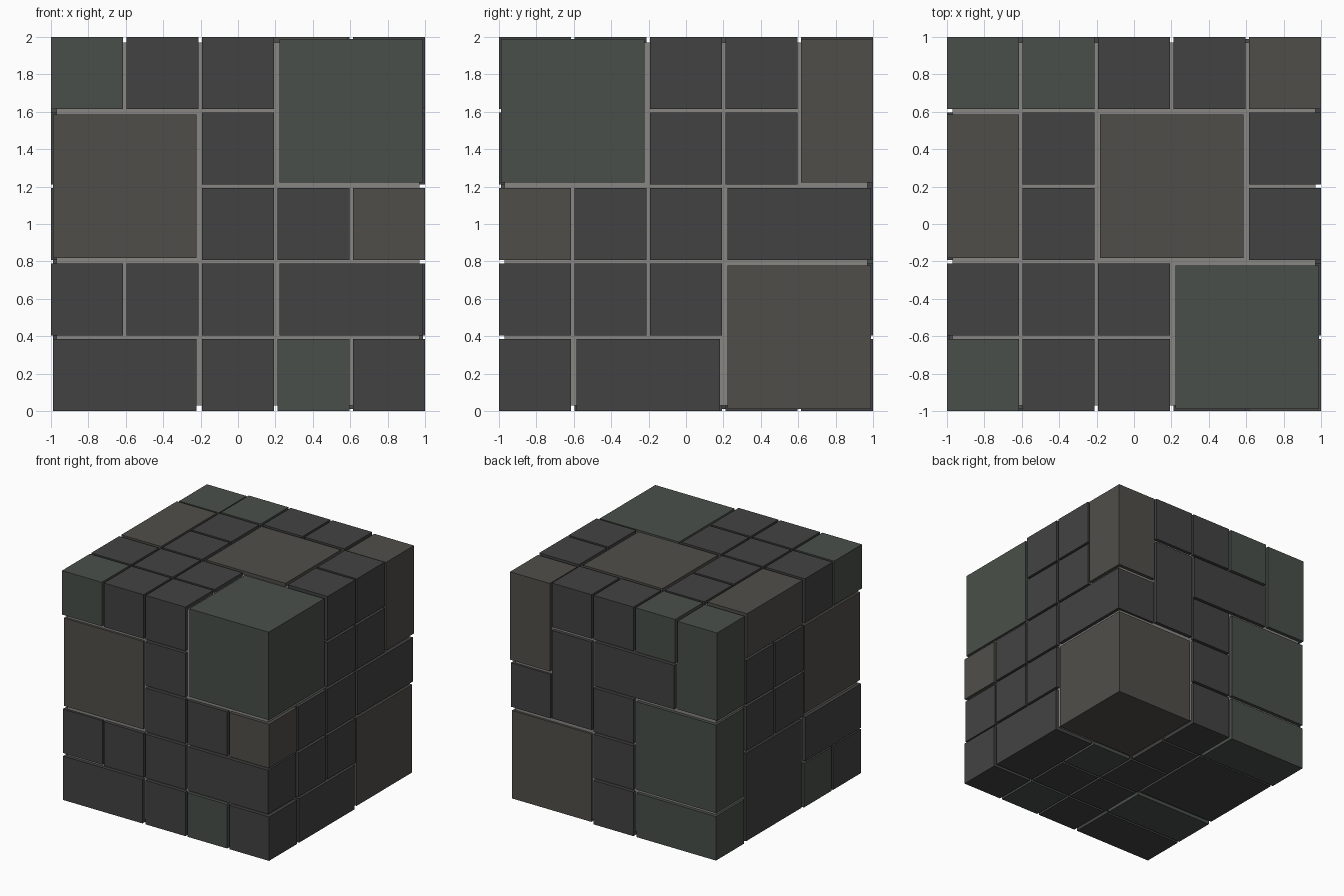
import bpy
from itertools import product

if "Cube" in bpy.data.objects:
    bpy.data.objects.remove(bpy.data.objects["Cube"])

N = 5              # cells per side
FILL = 0.95        # block size relative to the cells it covers
U = 1 / (N / 2 - 0.5 + FILL / 2)   # cell pitch so single blocks reach the 2-unit extent


def material(name, rgb):
    m = bpy.data.materials.new(name)
    m.diffuse_color = (*rgb, 1)
    m.use_nodes = True
    m.node_tree.nodes["Principled BSDF"].inputs["Base Color"].default_value = m.diffuse_color
    return m


MATS = {
    "dark": material("dark", (0.055, 0.055, 0.055)),
    "green": material("green", (0.066, 0.078, 0.068)),
    "brown": material("brown", (0.080, 0.076, 0.066)),
    "core": material("core_grey", (0.25, 0.245, 0.23)),
}


def box(name, centre, size, mat):
    bpy.ops.mesh.primitive_cube_add(size=1, location=centre)
    ob = bpy.context.object
    ob.name = name
    ob.scale = size
    ob.data.materials.append(MATS[mat])
    return ob


def block(cell, span, mat):
    centre = [(c + s / 2 - N / 2) * U for c, s in zip(cell, span)]
    centre[2] += 1
    box(f"{mat}_block", centre, [s * U * FILL for s in span], mat)


# Larger or coloured blocks: first cell (x, y, z), span, colour
SPECIAL = [
    # two-cell cubes
    ((3, 0, 3), (2, 2, 2), "green"),
    ((0, 0, 2), (2, 2, 2), "brown"),
    ((3, 3, 0), (2, 2, 2), "brown"),
    ((0, 2, 0), (2, 2, 2), "dark"),
    # slabs
    ((2, 2, 4), (2, 2, 1), "brown"),
    ((0, 4, 1), (2, 1, 2), "green"),
    # bars
    ((3, 0, 1), (2, 1, 1), "dark"),
    ((0, 0, 0), (2, 1, 1), "dark"),
    ((0, 1, 0), (2, 1, 1), "green"),
    ((0, 4, 0), (2, 1, 1), "green"),
    ((1, 4, 3), (2, 1, 1), "dark"),
    ((4, 3, 2), (1, 2, 1), "dark"),
    ((4, 1, 0), (1, 2, 1), "dark"),
    ((0, 0, 1), (1, 2, 1), "dark"),
    ((0, 2, 4), (1, 2, 1), "brown"),
    ((4, 4, 3), (1, 1, 2), "brown"),
    ((0, 4, 3), (1, 1, 2), "green"),
    ((3, 4, 2), (1, 1, 2), "dark"),
    # coloured single cells
    ((0, 0, 4), (1, 1, 1), "green"),
    ((1, 4, 4), (1, 1, 1), "green"),
    ((4, 0, 2), (1, 1, 1), "brown"),
    ((3, 0, 0), (1, 1, 1), "green"),
    ((3, 2, 0), (1, 1, 1), "green"),
]

used = set()
for cell, span, mat in SPECIAL:
    block(cell, span, mat)
    used |= set(product(*[range(c, c + s) for c, s in zip(cell, span)]))

# Plain single blocks fill the rest of the outer shell
for cell in product(range(N), repeat=3):
    if cell not in used and any(c in (0, N - 1) for c in cell):
        block(cell, (1, 1, 1), "dark")

# Solid core seen at the bottom of the grooves
box("core", (0, 0, 1), (1.94, 1.94, 1.94), "core")
